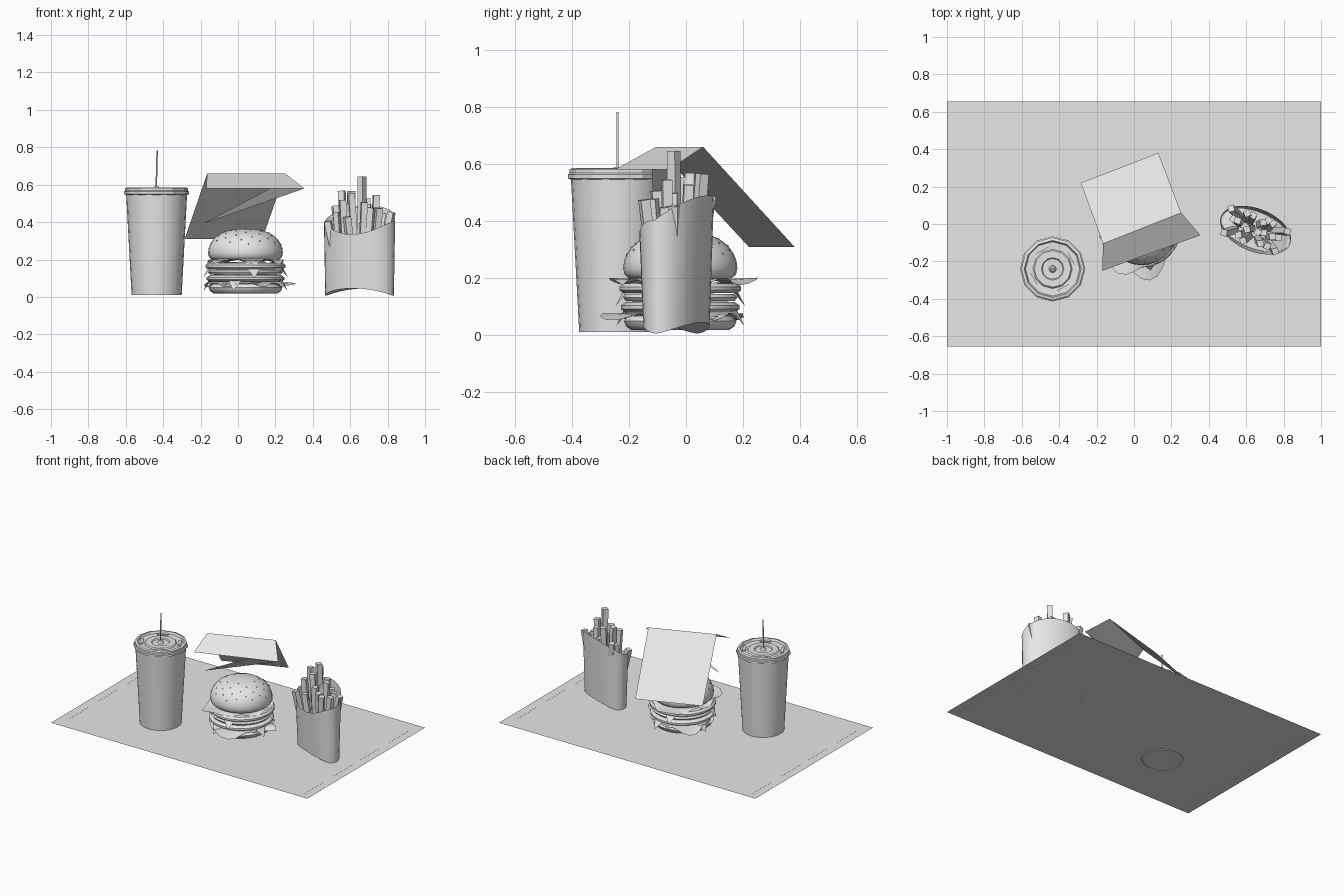
import bpy, bmesh, math, random
from mathutils import Matrix, Vector

random.seed(4)
if "Cube" in bpy.data.objects:
    bpy.data.objects.remove(bpy.data.objects["Cube"])

grey = bpy.data.materials.new("light_grey")
grey.use_nodes = True
grey.diffuse_color = (0.8, 0.8, 0.8, 1)
grey.node_tree.nodes["Principled BSDF"].inputs["Base Color"].default_value = (0.8, 0.8, 0.8, 1)


def finish(name, bm, place=Matrix(), smooth=None):
    bmesh.ops.recalc_face_normals(bm, faces=bm.faces)
    mesh = bpy.data.meshes.new(name)
    bm.to_mesh(mesh)
    bm.free()
    mesh.materials.append(grey)
    ob = bpy.data.objects.new(name, mesh)
    bpy.context.collection.objects.link(ob)
    ob.matrix_world = place
    if smooth:
        bpy.ops.object.select_all(action='DESELECT')
        ob.select_set(True)
        bpy.context.view_layer.objects.active = ob
        bpy.ops.object.shade_smooth_by_angle(angle=math.radians(smooth))
    return ob


def sheet(name, *polygons):
    """Thin card pieces from corner points."""
    bm = bmesh.new()
    for points in polygons:
        bm.faces.new([bm.verts.new(p) for p in points])
    bmesh.ops.remove_doubles(bm, verts=bm.verts, dist=0.001)
    return finish(name, bm)


def lathe(name, profile, center, sides, smooth=40):
    """Spin (radius, height) pairs; ends with radius 0 close the form."""
    bm = bmesh.new()
    verts = [bm.verts.new((r, 0, z)) for r, z in profile]
    edges = [bm.edges.new(pair) for pair in zip(verts, verts[1:])]
    bmesh.ops.spin(bm, geom=verts + edges, cent=(0, 0, 0), axis=(0, 0, 1),
                   angle=math.tau, steps=sides)
    bmesh.ops.remove_doubles(bm, verts=bm.verts, dist=0.0005)
    return finish(name, bm, Matrix.Translation((*center, 0)), smooth)


def add_box(bm, size, place):
    bmesh.ops.create_cube(bm, size=1, matrix=place @ Matrix.Diagonal((*size, 1)))


# Paper tray mat with a thin printed line near each short side
W, D, H = 1.0, 0.655, 0.015
sheet("tray_mat", [(-W, -D, H), (W, -D, H), (W, D, H), (-W, D, H)])
bm = bmesh.new()
for side in (-1, 1):
    add_box(bm, (0.005, 1.2, 0.001), Matrix.Translation((side * 0.94, 0, H)))
finish("mat_lines", bm)

# Drink cup, lid and straw
cup = (-0.435, -0.24)
lathe("cup", [(0, 0.02), (0.125, 0.02), (0.128, 0.011), (0.134, 0.011),
              (0.163, 0.55)], cup, 24)
lathe("cup_lid", [(0.163, 0.545), (0.174, 0.55), (0.174, 0.563), (0.168, 0.568),
                  (0.168, 0.582), (0.152, 0.586), (0.145, 0.572), (0.105, 0.57),
                  (0.098, 0.578), (0.06, 0.578), (0.055, 0.571), (0.02, 0.571),
                  (0.012, 0.59), (0, 0.59)], cup, 12, 25)
bm = bmesh.new()
for i in range(4):
    spot = Matrix.Rotation(i * math.tau / 4 + 0.5, 4, 'Z') @ Matrix.Translation((0.122, 0, 0.573))
    add_box(bm, (0.02, 0.07, 0.012), spot)
finish("lid_tabs", bm, Matrix.Translation((*cup, 0)))
bm = bmesh.new()
bmesh.ops.create_cone(bm, cap_ends=True, segments=8, radius1=0.004, radius2=0.004, depth=0.22,
                      matrix=Matrix.Translation((*cup, 0.672)) @ Matrix.Rotation(0.025, 4, 'Y'))
finish("straw", bm, smooth=50)

# Open burger carton: base card, sloping lid panel, front flap and folded tab
sheet("carton_base", [(0.31, -0.17, 0.012), (0.15, 0.23, 0.012),
                      (-0.25, 0.08, 0.012), (-0.09, -0.32, 0.012)])
ridge_l, ridge_r = (-0.165, -0.105, 0.66), (0.252, 0.06, 0.66)
lip_l, lip_r = (-0.17, -0.25, 0.58), (0.355, -0.06, 0.58)
tab = (0.17, -0.12, 0.58)
sheet("carton_lid",
      [ridge_l, ridge_r, (0.13, 0.38, 0.31), (-0.285, 0.22, 0.31)],
      [ridge_l, ridge_r, lip_r, lip_l])
sheet("carton_tab", [lip_r, tab, (-0.19, -0.11, 0.39)], [ridge_r, lip_r, tab])

# Burger buns and fillings
burger = (0.04, -0.02)
lathe("bottom_bun", [(0, 0.018), (0.17, 0.018), (0.19, 0.032), (0.197, 0.05),
                     (0.185, 0.068), (0, 0.07)], burger, 28)
lathe("lower_patty", [(0, 0.08), (0.19, 0.08), (0.208, 0.092), (0.208, 0.105),
                      (0.19, 0.117), (0, 0.117)], burger, 24)
lathe("middle_bun", [(0, 0.12), (0.19, 0.12), (0.2, 0.133), (0.19, 0.145),
                     (0, 0.147)], burger, 28)
lathe("upper_patty", [(0, 0.148), (0.2, 0.148), (0.213, 0.158), (0.213, 0.17),
                      (0.2, 0.182), (0, 0.182)], burger, 24)
dome = [(0.2 * math.cos(a) ** 0.8, 0.235 + 0.13 * math.sin(a))
        for a in (i * math.pi / 16 for i in range(8))]
lathe("top_bun", [(0, 0.2), (0.18, 0.2), (0.195, 0.213)] + dome + [(0, 0.365)], burger, 28, 60)

# Sesame seeds scattered over the dome
bm = bmesh.new()
for i in range(45):
    a = i * 2.4
    lift = math.asin(0.35 + 0.62 * i / 45)
    r, z = 0.2 * math.cos(lift) ** 0.8, 0.235 + 0.13 * math.sin(lift)
    place = Matrix.Translation((r * math.cos(a), r * math.sin(a), z))
    bmesh.ops.create_icosphere(bm, subdivisions=1, radius=0.004, matrix=place)
finish("sesame_seeds", bm, Matrix.Translation((*burger, 0)), 60)


def leaf(name, z, reach, turn, droop):
    """Ruffled lettuce sheet with pointed corners."""
    bm = bmesh.new()
    count = 40
    rings = []
    for k in range(5):
        f = k / 4
        ring = []
        for i in range(count):
            a = i * math.tau / count
            r = 0.1 + f * (0.105 + reach * max(0, math.cos(2.5 * a + turn)) ** 2)
            ruffle = 0.013 * f * f * math.sin(7 * a + turn)
            ring.append(bm.verts.new((r * math.cos(a), r * math.sin(a),
                                      z + ruffle - droop * f * f)))
        rings.append(ring)
    for low, high in zip(rings, rings[1:]):
        for i in range(count):
            j = (i + 1) % count
            bm.faces.new((low[i], low[j], high[j], high[i]))
    return finish(name, bm, Matrix.Translation((*burger, 0)), 50)


leaf("lower_lettuce", 0.077, 0.08, 0.4, 0.012)
leaf("upper_lettuce", 0.197, 0.07, 2.0, 0.008)


def cheese(name, z, turn):
    """Square slice whose corners hang down."""
    bm = bmesh.new()
    bmesh.ops.create_grid(bm, x_segments=8, y_segments=8, size=0.165)
    for v in bm.verts:
        v.co.z = z - 1.6 * max(0, v.co.xy.length - 0.18)
    return finish(name, bm, Matrix.Translation((*burger, 0)) @ Matrix.Rotation(turn, 4, 'Z'), 50)


cheese("lower_cheese", 0.119, 0.5)
cheese("upper_cheese", 0.186, 1.0)

# Fries carton: oval sleeve with dipped front, tall back and arched bottom
fries_place = Matrix.Translation((0.65, -0.033, 0)) @ Matrix.Rotation(math.radians(-22), 4, 'Z')
bm = bmesh.new()
count = 32
columns = []
for i in range(count):
    a = i * math.tau / count
    c, s = math.cos(a), math.sin(a)
    top = 0.405 + (0.085 if s > 0 else 0.07) * (s if s > 0 else -s * s)
    bottom = 0.006 + 0.04 * abs(s) ** 1.5
    x, y = 0.2 * c, 0.115 * s
    columns.append([bm.verts.new((x * (0.97 + 0.03 * f), y * (0.85 + 0.15 * f),
                                  bottom + (top - bottom) * f)) for f in (0, 0.33, 0.67, 1)])
for i in range(count):
    left, right = columns[i], columns[(i + 1) % count]
    for k in range(3):
        bm.faces.new((left[k], right[k], right[k + 1], left[k + 1]))
# folded floor strip spanning the arch
for i in range(count // 2):
    j = (i + 1) % count
    loop = [columns[i], columns[j], columns[-j % count], columns[-i % count]]
    corners = list(dict.fromkeys(col[0] for col in loop))
    if len(corners) > 2:
        bm.faces.new(corners)
finish("fries_carton", bm, fries_place, 50)

# Potato fries, fanned outward
bm = bmesh.new()
for row, slots in ((-0.055, 6), (0.0, 8), (0.05, 7)):
    for i in range(slots):
        u = (i + 0.5) / slots * 2 - 1
        x = u * 0.155 + random.uniform(-0.01, 0.01)
        height = random.uniform(0.44, 0.58) - 0.05 * (row < 0)
        if row == 0 and i == 4:
            height = 0.645
        base = Vector((x * 0.75, row * 0.7, 0.12))
        tip = Vector((x * 1.1 + random.uniform(-0.02, 0.02),
                      row * 1.2 + random.uniform(-0.015, 0.015), height))
        axis = tip - base
        place = (Matrix.Translation((base + tip) / 2)
                 @ axis.to_track_quat('Z', 'Y').to_matrix().to_4x4()
                 @ Matrix.Rotation(random.uniform(-0.6, 0.6), 4, 'Z'))
        add_box(bm, (0.034, 0.034, axis.length), place)
finish("potato_fries", bm, fries_place)
